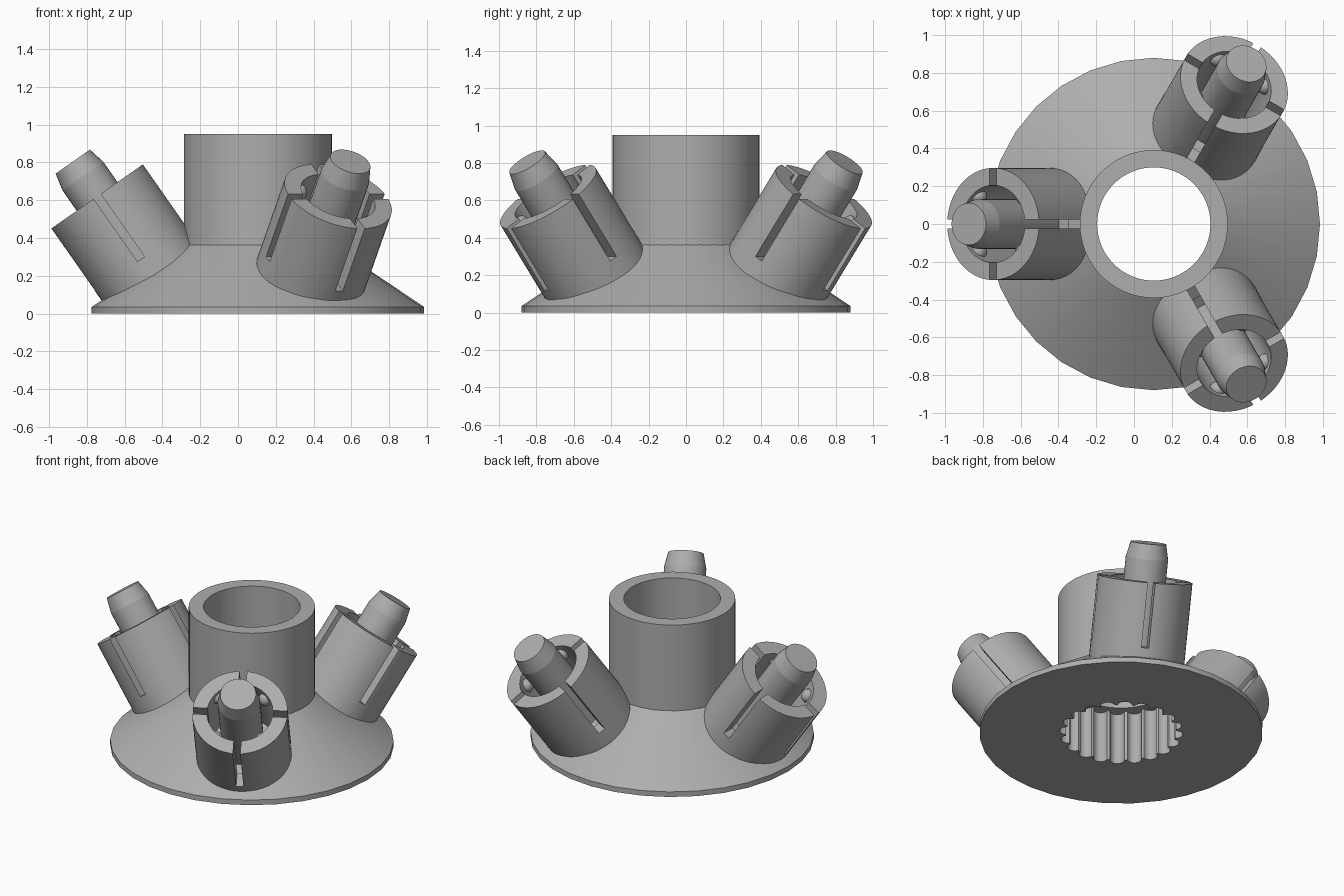
import bpy, bmesh, math
from mathutils import Matrix, Vector

if "Cube" in bpy.data.objects:
    bpy.data.objects.remove(bpy.data.objects["Cube"])

AXIS = Matrix.Translation((0.105, 0, 0))     # hub axis is offset in x
grey = bpy.data.materials.new("plain grey")
grey.diffuse_color = (0.42, 0.42, 0.42, 1)
grey.use_nodes = True
grey.node_tree.nodes["Principled BSDF"].inputs["Base Color"].default_value = grey.diffuse_color


def finish(name, bm, matrix):
    bmesh.ops.recalc_face_normals(bm, faces=bm.faces)
    me = bpy.data.meshes.new(name)
    bm.to_mesh(me)
    bm.free()
    me.materials.append(grey)
    ob = bpy.data.objects.new(name, me)
    ob.matrix_world = matrix
    bpy.context.collection.objects.link(ob)
    return ob


def lathe(name, profile, segs, matrix):
    """Revolve a closed (r, z) outline; points with r = 0 lie on the axis."""
    bm = bmesh.new()
    vs = [bm.verts.new((r, 0, z)) for r, z in profile]
    edges = [bm.edges.new((vs[i], vs[(i + 1) % len(vs)])) for i in range(len(vs))
             if profile[i][0] + profile[(i + 1) % len(vs)][0] > 0]
    bmesh.ops.spin(bm, geom=vs + edges, cent=(0, 0, 0), axis=(0, 0, 1),
                   angle=math.tau, steps=segs, use_merge=True)
    bmesh.ops.remove_doubles(bm, verts=bm.verts, dist=1e-5)
    return finish(name, bm, matrix)


def box(name, size, center, matrix):
    bm = bmesh.new()
    bmesh.ops.create_cube(bm, size=1, matrix=Matrix.Translation(center) @ Matrix.Diagonal((*size, 1)))
    return finish(name, bm, matrix)


def activate(ob):
    bpy.ops.object.select_all(action='DESELECT')
    ob.select_set(True)
    bpy.context.view_layer.objects.active = ob


def cut(ob, cutter):
    activate(ob)
    mod = ob.modifiers.new("cut", 'BOOLEAN')
    mod.operation, mod.solver, mod.object = 'DIFFERENCE', 'EXACT', cutter
    bpy.ops.object.modifier_apply(modifier=mod.name)


def smooth(ob, angle=30):
    activate(ob)
    bpy.ops.object.shade_smooth_by_angle(angle=math.radians(angle))


# Fluted socket cutter: 20 half-round grooves
bm = bmesh.new()
ring = []
for i in range(20):
    a = math.tau * i / 20
    for k in range(9):
        t = math.radians(-90 + 22.5 * k)
        p = Vector((0.34 + 0.045 * math.cos(t), 0.045 * math.sin(t), -0.1))
        ring.append(bm.verts.new(Matrix.Rotation(a, 3, 'Z') @ p))
face = bm.faces.new(ring)
ext = bmesh.ops.extrude_face_region(bm, geom=[face])
bmesh.ops.translate(bm, vec=(0, 0, 0.45),
                    verts=[v for v in ext["geom"] if isinstance(v, bmesh.types.BMVert)])
socket = finish("socket_cutter", bm, AXIS)
socket.hide_render = True

# Conical base with the socket, and the tube above it
base = lathe("conical_base", [(0.33, 0), (0.88, 0), (0.88, 0.035), (0.385, 0.368), (0.33, 0.368)], 32, AXIS)
cut(base, socket)
smooth(base)
tube = lathe("center_tube", [(0.30, 0.35), (0.392, 0.35), (0.392, 0.95), (0.30, 0.95)], 64, AXIS)
smooth(tube)

# Three tilted slotted cups, each with a pin and four inner bumps
for n, deg in enumerate((60, 180, 300), 1):
    m = (AXIS @ Matrix.Rotation(math.radians(deg), 4, 'Z')
         @ Matrix.Translation((0.851, 0, 0.62)) @ Matrix.Rotation(math.radians(35), 4, 'Y'))
    cup = lathe(f"cup_{n}", [(0, -0.53), (0.297, -0.53), (0.297, 0), (0.205, 0),
                             (0.205, -0.42), (0, -0.42)], 48, m)
    for size in ((0.8, 0.046, 0.505), (0.046, 0.8, 0.505)):
        slot = box("slot_cutter", size, (0, 0, -0.1525), m)
        cut(cup, slot)
        bpy.data.objects.remove(slot)
    cut(cup, socket)
    smooth(cup)

    pin = lathe(f"pin_{n}", [(0, -0.45), (0.132, -0.45), (0.132, 0.13), (0.111, 0.225), (0, 0.225)], 40, m)
    smooth(pin, 10)

    bm = bmesh.new()
    for k in range(4):
        a = math.radians(45 + 90 * k)
        bmesh.ops.create_uvsphere(bm, u_segments=16, v_segments=10, radius=0.045, matrix=Matrix.Translation(
            (0.207 * math.cos(a), 0.207 * math.sin(a), -0.075)))
    smooth(finish(f"cup_bumps_{n}", bm, m))

bpy.data.objects.remove(socket)
